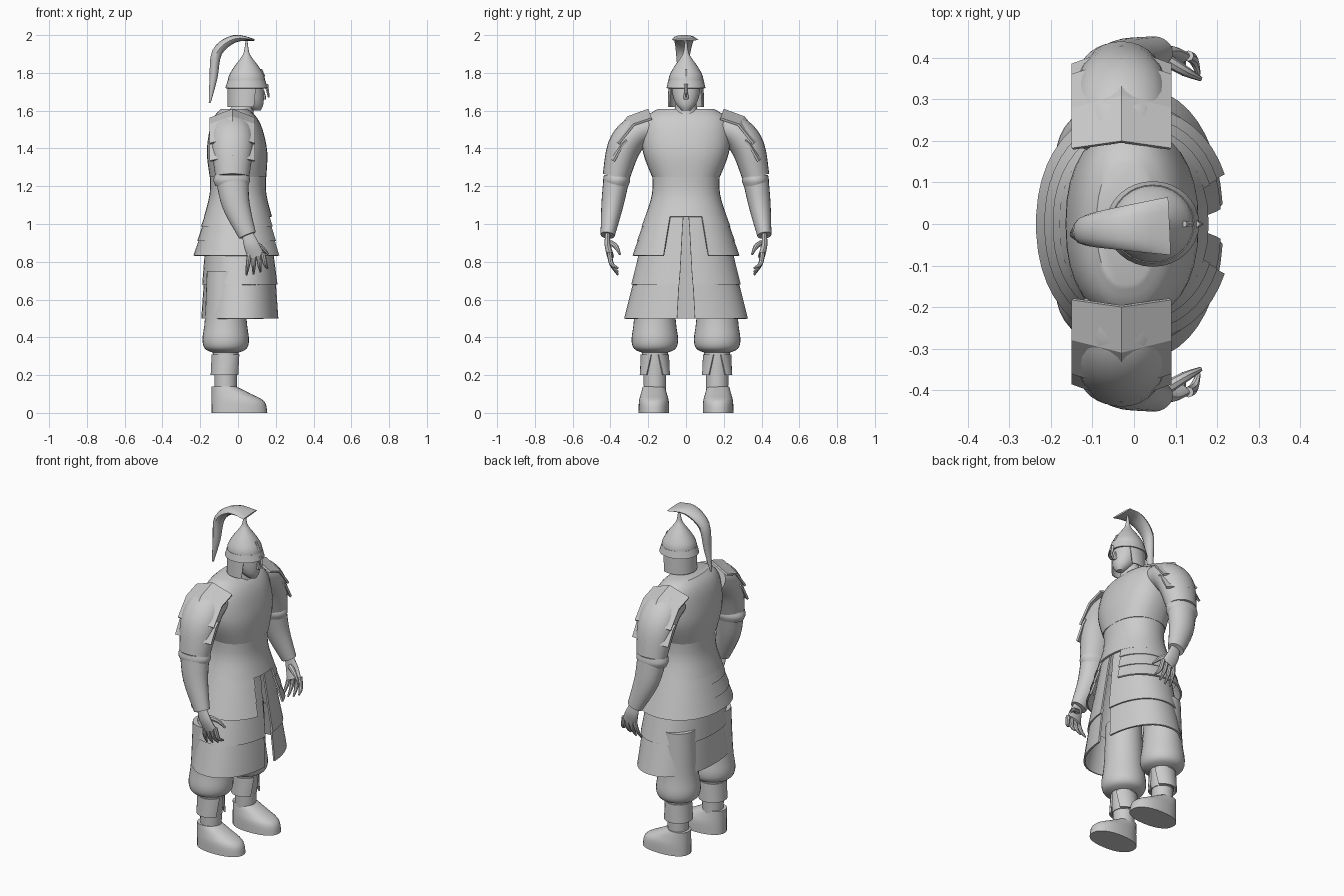
import bpy, bmesh, math
from mathutils import Vector

if "Cube" in bpy.data.objects:
    bpy.data.objects.remove(bpy.data.objects["Cube"])

grey = bpy.data.materials.new("plain grey")
grey.use_nodes = True
grey.diffuse_color = (.6, .6, .6, 1)
grey.node_tree.nodes["Principled BSDF"].inputs["Base Color"].default_value = grey.diffuse_color

FORWARD, SIDE, UP = Vector((1, 0, 0)), Vector((0, 1, 0)), Vector((0, 0, 1))


def finish(name, bm, mirror, thick, angle):
    """Turn a bmesh into a shaded object, optionally thickened and mirrored across the body."""
    bmesh.ops.recalc_face_normals(bm, faces=bm.faces)
    if thick:
        bmesh.ops.solidify(bm, geom=bm.faces[:], thickness=thick)
        bmesh.ops.recalc_face_normals(bm, faces=bm.faces)
    mesh = bpy.data.meshes.new(name)
    bm.to_mesh(mesh)
    bm.free()
    mesh.materials.append(grey)
    mesh.shade_smooth()
    mesh.set_sharp_from_angle(angle=math.radians(angle))
    part = bpy.data.objects.new(name, mesh)
    bpy.context.scene.collection.objects.link(part)
    if mirror:
        modifier = part.modifiers.new("Mirror", "MIRROR")
        modifier.use_axis = (False, True, False)
        modifier.use_mirror_merge = False


def spline(rows, steps):
    """Pass a smooth curve through whole rows of numbers."""
    last = len(rows) - 1
    result = []
    for i in range(last):
        before, start, end, after = (Vector(rows[max(0, min(last, i + k))]) for k in range(-1, 3))
        for step in range(steps):
            t = step / steps
            ease_in = (end - before) / 2
            ease_out = (after - start) / 2
            blend = t * t * (3 - 2 * t)
            result.append(start.lerp(end, blend) + ease_in * t * (1 - t) ** 2 - ease_out * t * t * (1 - t))
    return result + [Vector(rows[last])]


def loft(name, rows, axis=None, steps=4, sides=32, power=1, thick=0, gap=None, mirror=False):
    """Skin rings of (x, y, z, depth radius, width radius); gap leaves the front open."""
    rows = spline(rows, steps)
    centres = [Vector(row[:3]) for row in rows]
    last = len(rows) - 1
    bm = bmesh.new()
    rings = []
    for i, (centre, row) in enumerate(zip(centres, rows)):
        depth, width = row[3:]
        u, v = FORWARD, SIDE
        if axis:
            along = (centres[min(i + 1, last)] - centres[max(i - 1, 0)]).normalized()
            u = (axis - axis.dot(along) * along).normalized()
            v = along.cross(u)
        start = math.asin((gap[0] + (gap[1] - gap[0]) * i / last) / width) if gap else 0
        ring = []
        for k in range(sides):
            angle = start + 2 * (math.pi - start) * k / (sides - bool(gap))
            c, s = (math.copysign(abs(f) ** power, f) for f in (math.cos(angle), math.sin(angle)))
            ring.append(bm.verts.new(centre + u * depth * c + v * width * s))
        rings.append(ring)
    for low, high in zip(rings, rings[1:]):
        for k in range(sides - bool(gap)):
            j = (k + 1) % sides
            bm.faces.new((low[k], low[j], high[j], high[k]))
    if not thick:
        bm.faces.new(rings[0])
        bm.faces.new(rings[-1])
    finish(name, bm, mirror, thick, angle=40)


def turned(name, centre, profile, squash=(1, 1), lean=0, **options):
    """Upright part from (height, radius) pairs; squash widens it and lean slides it forward."""
    rows = []
    for i, (z, radius) in enumerate(profile):
        t = i / (len(profile) - 1)
        width = radius * (squash[0] + (squash[1] - squash[0]) * t)
        rows.append((centre[0] + lean * t, centre[1], z, radius, width))
    loft(name, rows, **options)


def limb(name, path, flat, axis=FORWARD, sides=24):
    """Paired flattened tube along (x, y, z, radius) points."""
    loft(name, [(*point, point[-1] * flat) for point in path], axis, sides=sides, mirror=True)


def shoulder_plate(name, ridge):
    """Paired plate folded along a ridge of (y, z) points, its front and back edges set inward."""
    bm = bmesh.new()
    points = [Vector((-.03, y, z)) for y, z in ridge]
    grid = []
    for i, point in enumerate(points):
        along = points[min(i + 1, len(points) - 1)] - points[max(i - 1, 0)]
        inward = along.cross(FORWARD).normalized() * .05
        if inward.z > 0:
            inward.negate()
        edge = FORWARD * .12
        grid.append([bm.verts.new(p) for p in (point + inward - edge, point, point + inward + edge)])
    for upper, lower in zip(grid, grid[1:]):
        for k in range(2):
            bm.faces.new((upper[k], upper[k + 1], lower[k + 1], lower[k]))
    finish(name, bm, mirror=True, thick=.012, angle=10)


# Torso
body = (0, 0)
turned("chest_armour", body, [(1.25, .15), (1.38, .16), (1.5, .14), (1.57, .11), (1.61, .07)],
       squash=(1.2, 2.1), lean=-.02, power=.85)
turned("neck", body, [(1.56, .09), (1.61, .06), (1.68, .05)], lean=.04)
turned("waist_armour", body, [(1.28, .15), (1.16, .15), (1.04, .18)], squash=(1.2, 1.2), power=.92, thick=.01)

# Skirt, open at the front
for tier in range(3):
    top, radius, opening = 1.065 - .077 * tier, .17 + .02 * tier, .075 + .012 * tier
    turned(f"skirt_tier_{tier + 1}", body, [(top, radius), (top - .077, radius + .026)], squash=(1.22, 1.2),
           gap=(opening, opening + .012), steps=1, sides=40, power=.92, thick=.01)
turned("upper_skirt", body, [(1.06, .16), (.68, .2)], squash=(1.23, 1.45), lean=.01,
       gap=(.01, .03), sides=44, power=.92, thick=.01)
turned("lower_skirt", (.01, 0), [(.71, .19), (.5, .205)], squash=(1.45, 1.6),
       gap=(.03, .04), steps=1, sides=44, power=.92, thick=.01)

# Legs
leg = (-.065, .165)
turned("trouser_leg", leg, [(.75, .1), (.5, .11), (.39, .123), (.34, .11), (.32, .07)], mirror=True)
turned("shin_wrap", leg, [(.34, .07), (.2, .063)], steps=1, mirror=True)
turned("shin_guard", leg, [(.31, .075), (.2, .08)], gap=(.02, .045), steps=1, thick=.01, mirror=True)
turned("boot_shaft", leg, [(.23, .06), (.1, .058)], steps=1, mirror=True)

# Feet lengthen from a fixed heel
heel = -.14
foot = [(z, length / 2) for z, length in ((.14, .13), (.1, .21), (.06, .28), (0, .295))]
loft("boot_foot", [(heel + half, .17, z, half, .04 + .28 * half) for z, half in foot], power=.88, mirror=True)

# Arms
limb("sleeve", [(-.03, .19, 1.51, .1), (-.03, .27, 1.48, .11), (-.03, .33, 1.4, .11), (-.03, .37, 1.25, .09)], flat=.8)
turned("sleeve_cuff", (-.033, .367), [(1.26, .09), (1.23, .097), (1.2, .085)], squash=(.75, .72), mirror=True)
limb("forearm", [(-.03, .37, 1.23, .085), (-.01, .39, 1.1, .073), (.05, .415, .94, .047)], flat=.8)
limb("palm", [(.05, .415, .95, .03), (.07, .415, .89, .04), (.095, .4, .83, .045)], flat=.4, sides=16)
for finger in range(4):
    base, tip = .062 + .023 * finger, .045 + .037 * finger
    limb(f"finger_{finger + 1}", [(base, .405, .85, .013), ((base + tip) / 2, .395, .79, .012),
         (tip, .36, .73 + .004 * finger ** 2, .005)], flat=1, sides=8)
limb("thumb", [(.07, .4, .9, .016), (.12, .37, .88, .013), (.16, .35, .84, .006)], flat=1, axis=UP, sides=8)

# Shoulder plates
shoulder_plate("shoulder_plate_upper", [(.2, 1.61), (.31, 1.57), (.4, 1.46)])
shoulder_plate("shoulder_plate_lower", [(.35, 1.48), (.38, 1.45), (.43, 1.36)])

# Head
turned("head", (.1, 0), [(1.6, .02), (1.63, .05), (1.68, .07), (1.76, .08)], lean=-.05)
turned("nose", (.13, 0), [(1.71, .008), (1.67, .015), (1.66, .01)], lean=.007, sides=8)
turned("lips", (.122, 0), [(1.645, .008), (1.637, .012), (1.63, .008)], squash=(1.6, 1.6), sides=10)

# Helmet
crown = (.045, 0)
turned("helmet_dome", crown, [(1.73, .1), (1.78, .095), (1.83, .067), (1.88, .03), (1.91, .014), (1.97, .005)],
       squash=(.93, 1), sides=24)
turned("helmet_brim", crown, [(1.76, .1), (1.72, .112)], squash=(.94, .92), steps=1, thick=.006)
turned("neck_guard", crown, [(1.74, .1), (1.62, .1)], squash=(.93, .96), gap=(.08, .088), steps=1, thick=.006)
turned("nose_guard", (.15, 0), [(1.74, .01), (1.67, .005)], lean=.013, steps=1, sides=4)
turned("helmet_stud", (.12, 0), [(1.82, .008), (1.78, .009)], lean=.016, steps=1, sides=6)

# Plume sweeping back and down, narrowing to its tip
plume = []
for i, (x, z) in enumerate([(.085, 1.975), (-.02, 1.98), (-.11, 1.91), (-.13, 1.77), (-.15, 1.64)]):
    t = i / 4
    plume.append((x, -.005 - .02 * t, z, .07 - .063 * t, .005 + .022 * math.sin(math.pi * t)))
loft("plume", plume, SIDE, sides=12)
